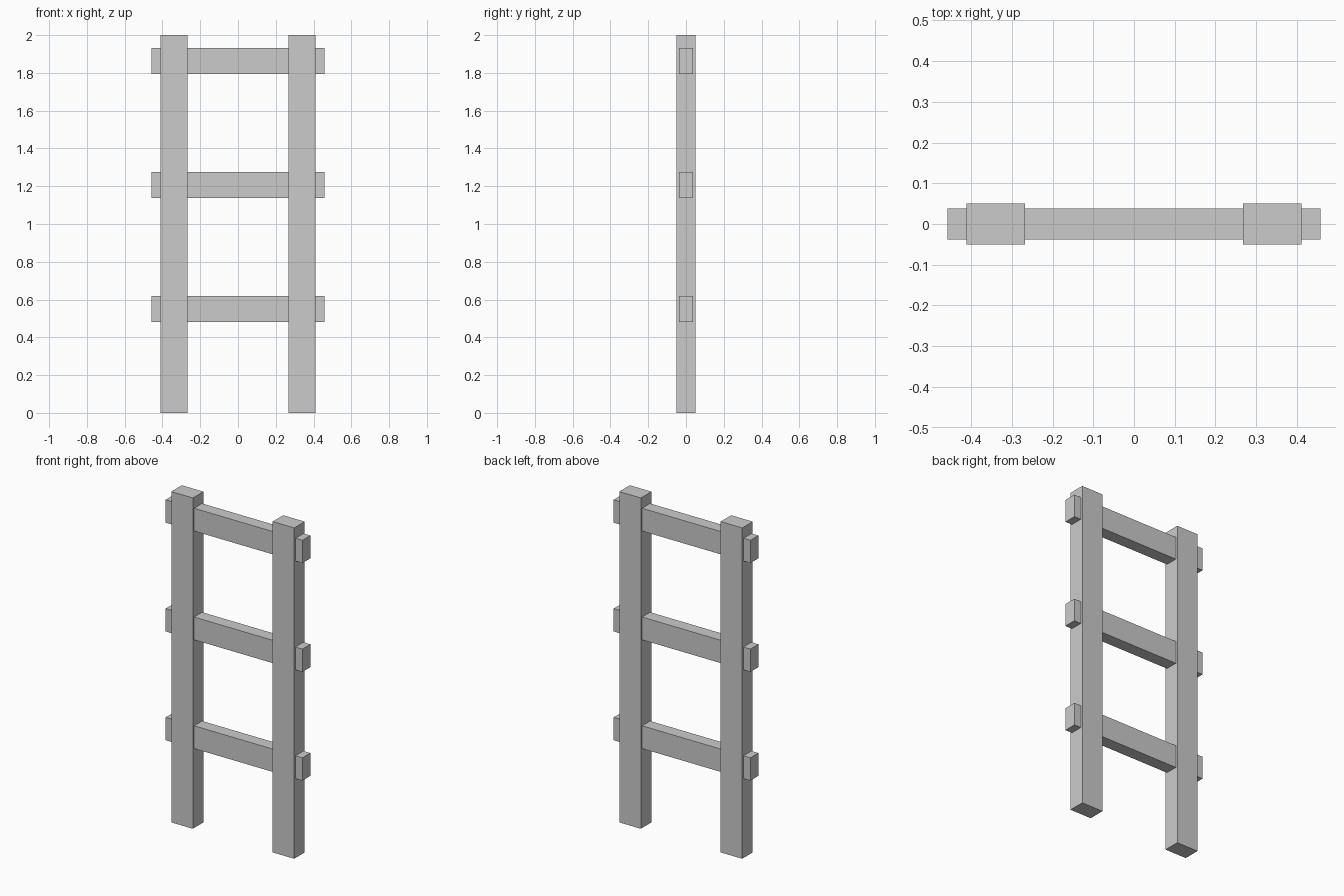
import bpy

if "Cube" in bpy.data.objects:
    bpy.data.objects.remove(bpy.data.objects["Cube"])


def box(name, center, size):
    bpy.ops.mesh.primitive_cube_add(size=1, location=center)
    ob = bpy.context.object
    ob.name = name
    ob.scale = size
    bpy.ops.object.transform_apply(location=False, rotation=False, scale=True)
    return ob


# Two upright rails
for side, label in ((-1, "left"), (1, "right")):
    box(f"{label}_rail", (side * 0.339, 0, 1.0), (0.144, 0.10, 2.0))

# Three rungs passing through the rails, ends protruding
for i in range(3):
    box(f"rung_{i + 1}", (0, 0, 0.549 + i * 0.6575), (0.915, 0.076, 0.138))
